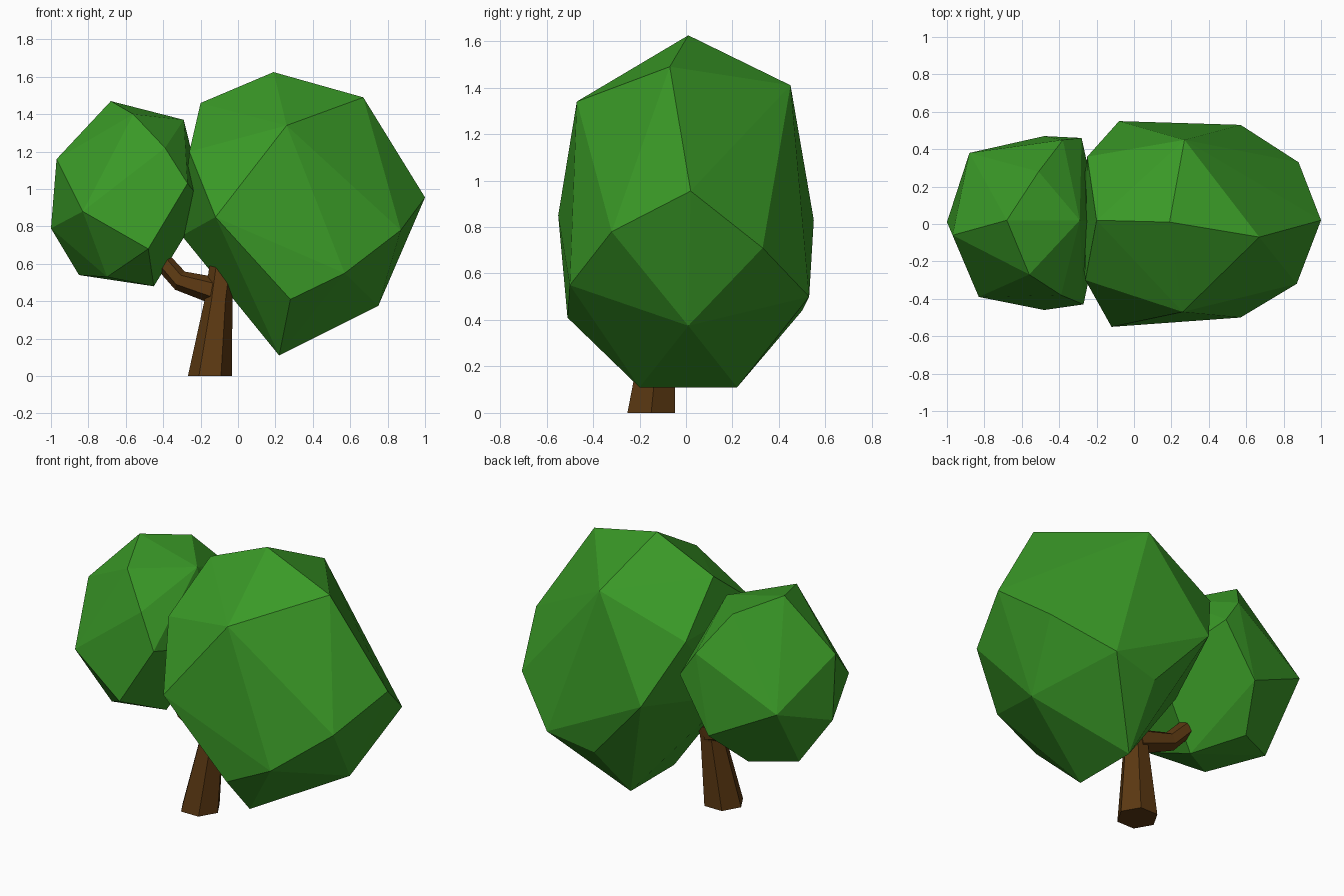
import bpy, bmesh, math
from mathutils import Vector

if "Cube" in bpy.data.objects:
    bpy.data.objects.remove(bpy.data.objects["Cube"])


def material(name, rgb):
    m = bpy.data.materials.new(name)
    m.diffuse_color = (*rgb, 1)
    m.use_nodes = True
    m.node_tree.nodes["Principled BSDF"].inputs["Base Color"].default_value = m.diffuse_color
    return m


LEAF = material("leaf green", (0.042, 0.32, 0.02))
BARK = material("bark brown", (0.105, 0.04, 0.006))


def add_object(name, bm, mat):
    bmesh.ops.recalc_face_normals(bm, faces=bm.faces)
    me = bpy.data.meshes.new(name)
    bm.to_mesh(me)
    bm.free()
    me.materials.append(mat)
    bpy.context.collection.objects.link(bpy.data.objects.new(name, me))


def crown(name, points):
    """Faceted leaf mass: convex hull of its corner points."""
    bm = bmesh.new()
    for p in points:
        bm.verts.new(p)
    res = bmesh.ops.convex_hull(bm, input=bm.verts)
    loose = [v for v in bm.verts if not v.link_faces]
    bmesh.ops.delete(bm, geom=loose, context='VERTS')
    bmesh.ops.dissolve_limit(bm, angle_limit=math.radians(3), verts=bm.verts, edges=bm.edges)
    add_object(name, bm, LEAF)


def limb(name, path, sides, flat_base=False):
    """Tapered tube along (x, y, z, radius) stations."""
    bm = bmesh.new()
    rings = []
    pts = [Vector(p[:3]) for p in path]
    for i, p in enumerate(path):
        d = (pts[min(i + 1, len(pts) - 1)] - pts[max(i - 1, 0)]).normalized()
        if flat_base:
            d = Vector((0, 0, 1))
        u = d.cross(Vector((0, 1, 0))).normalized()
        w = d.cross(u)
        rings.append([bm.verts.new(pts[i] + p[3] * (u * math.cos(a) + w * math.sin(a)))
                      for a in (2 * math.pi * k / sides for k in range(sides))])
    for a, b in zip(rings, rings[1:]):
        for k in range(sides):
            n = (k + 1) % sides
            bm.faces.new((a[k], a[n], b[n], b[k]))
    bm.faces.new(rings[0])
    bm.faces.new(rings[-1])
    add_object(name, bm, BARK)


# Large crown on the right
crown("large_crown", [
    (0.19, 0.01, 1.625), (0.67, -0.07, 1.49), (0.26, -0.47, 1.34), (0.27, 0.45, 1.41),
    (-0.20, 0.02, 1.46), (-0.26, -0.30, 1.20), (-0.25, 0.36, 1.20),
    (-0.12, -0.55, 0.85), (-0.08, 0.55, 0.83), (0.57, -0.50, 0.55), (0.57, 0.53, 0.50),
    (0.28, -0.51, 0.41), (0.27, 0.50, 0.44), (0.88, 0.33, 0.71), (0.87, -0.32, 0.78),
    (1.0, 0.02, 0.955), (0.75, 0.01, 0.375), (0.22, -0.20, 0.11), (0.22, 0.22, 0.11),
    (-0.30, 0.0, 0.75)])

# Small crown on the left
crown("small_crown", [
    (-0.68, 0.02, 1.47), (-0.51, 0.28, 1.41), (-0.29, 0.02, 1.37), (-0.56, -0.27, 1.40),
    (-0.39, -0.38, 1.22), (-0.88, 0.38, 0.93), (-1.0, 0.01, 0.79), (-0.97, -0.06, 1.16),
    (-0.83, -0.39, 0.88), (-0.48, -0.46, 0.68), (-0.27, -0.43, 1.03), (-0.48, 0.47, 0.73),
    (-0.28, 0.46, 1.05), (-0.38, 0.45, 1.20), (-0.45, -0.05, 0.48), (-0.85, 0.12, 0.54),
    (-0.70, -0.22, 0.53), (-0.60, 0.25, 0.52), (-0.18, 0.0, 0.92)])

# Leaning trunk and its side branch
limb("trunk", [(-0.15, -0.15, 0, 0.118), (-0.105, -0.11, 0.40, 0.075),
               (-0.06, -0.07, 0.75, 0.07)], 6, True)
limb("branch", [(-0.10, -0.10, 0.45, 0.075), (-0.31, -0.06, 0.51, 0.055),
                (-0.40, -0.03, 0.61, 0.05)], 6)
